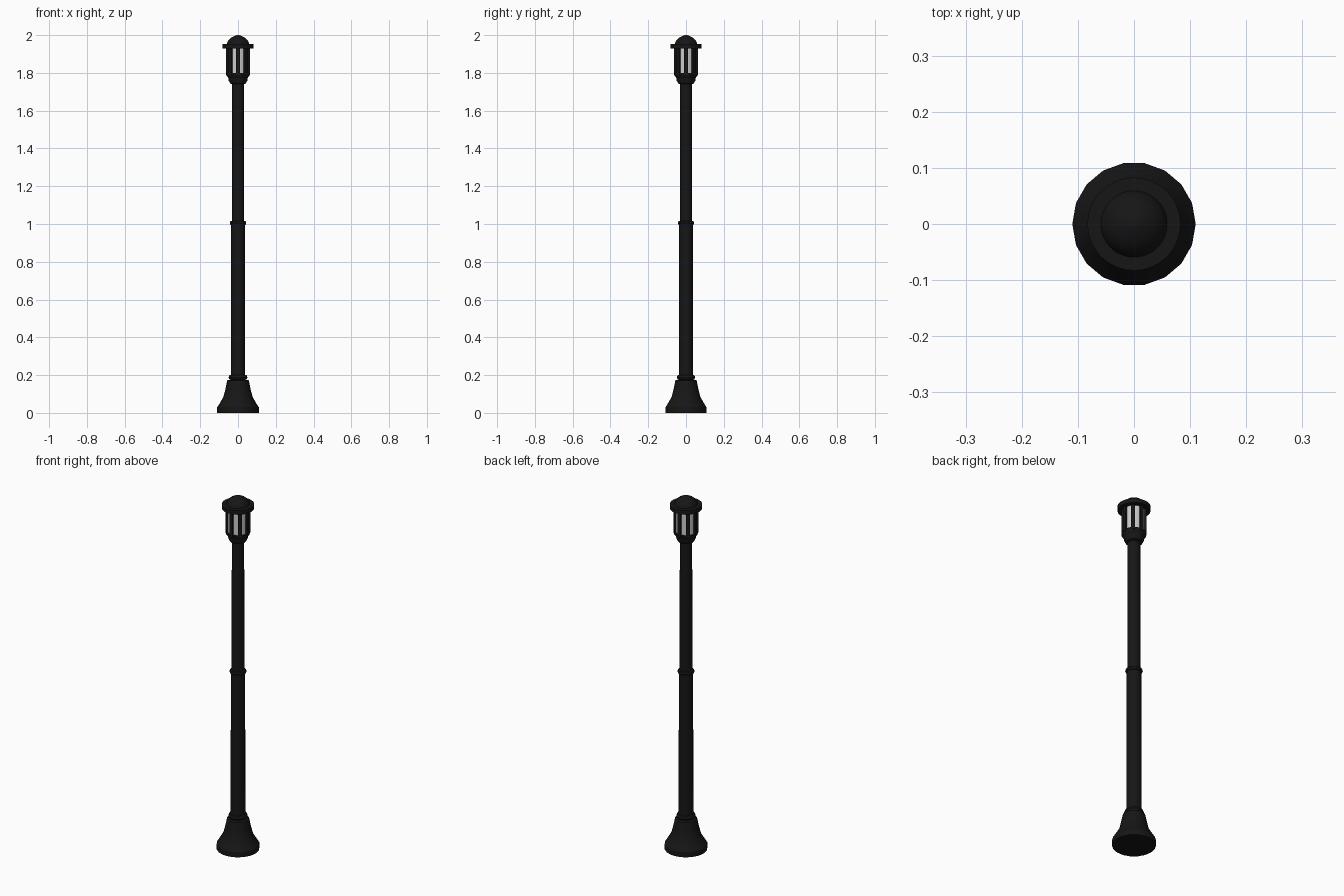
import bpy, bmesh, math
from mathutils import Matrix

if "Cube" in bpy.data.objects:
    bpy.data.objects.remove(bpy.data.objects["Cube"])


def material(name, rgb):
    m = bpy.data.materials.new(name)
    m.diffuse_color = (*rgb, 1)
    m.use_nodes = True
    m.node_tree.nodes["Principled BSDF"].inputs["Base Color"].default_value = m.diffuse_color
    return m


BLACK = material("black_metal", (0.008, 0.008, 0.008))
GLASS = material("frosted_glass", (0.75, 0.75, 0.72))


def finish(bm, name, mat, smooth=True):
    bmesh.ops.recalc_face_normals(bm, faces=bm.faces)
    me = bpy.data.meshes.new(name)
    bm.to_mesh(me)
    bm.free()
    ob = bpy.data.objects.new(name, me)
    bpy.context.collection.objects.link(ob)
    me.materials.append(mat)
    if smooth:
        bpy.ops.object.select_all(action='DESELECT')
        ob.select_set(True)
        bpy.context.view_layer.objects.active = ob
        bpy.ops.object.shade_smooth_by_angle(angle=math.radians(30))
    return ob


def lathe(name, profile, sides=18, mat=BLACK):
    """Revolve (radius, z) points about z; profile ends on the axis or gets capped."""
    bm = bmesh.new()
    pts = [(0, profile[0][1])] + profile + [(0, profile[-1][1])]
    vs = [bm.verts.new((r, 0, z)) for r, z in pts]
    es = [bm.edges.new(p) for p in zip(vs, vs[1:])]
    bmesh.ops.spin(bm, geom=vs + es, cent=(0, 0, 0), axis=(0, 0, 1),
                   angle=math.tau, steps=sides, use_duplicate=False)
    bmesh.ops.remove_doubles(bm, verts=bm.verts, dist=1e-5)
    bmesh.ops.dissolve_degenerate(bm, edges=bm.edges, dist=1e-6)
    return finish(bm, name, mat)


def collar(name, z, radius, half):
    """Rounded ring around the pole."""
    arc = [math.radians(a) for a in (-90, -45, 0, 45, 90)]
    lathe(name, [(radius - half + half * math.cos(a), z + half * math.sin(a))
                 for a in arc])


# Flared foot
lathe("base", [(0.11, 0), (0.11, 0.03), (0.096, 0.052), (0.077, 0.085),
               (0.068, 0.12), (0.057, 0.172), (0.05, 0.175)])
collar("base_collar", 0.188, 0.05, 0.015)

# Two-stage pole with a joint ring
lathe("lower_pole", [(0.038, 0.17), (0.037, 1.0)])
collar("middle_collar", 1.005, 0.044, 0.013)
lathe("upper_pole", [(0.033, 1.0), (0.032, 1.76)])

# Lantern cup
lathe("lantern_cup", [(0.032, 1.74), (0.042, 1.745), (0.05, 1.76),
                      (0.051, 1.773), (0.06, 1.785), (0.063, 1.80)], 32)

# Glass and the bars around it
lathe("lantern_glass", [(0.054, 1.795), (0.054, 1.935)], 32, GLASS)
BARS = 8
bm = bmesh.new()
for i in range(BARS):
    bmesh.ops.create_cube(bm, size=1, matrix=(
        Matrix.Rotation(math.tau * i / BARS, 4, 'Z')
        @ Matrix.Translation((0.057, 0, 1.862))
        @ Matrix.Diagonal((0.012, 0.020, 0.145, 1))))
finish(bm, "lantern_bars", BLACK, False)

# Brimmed cap with a dome
lathe("cap_brim", [(0.083, 1.93), (0.083, 1.953)], 32)
lathe("cap_dome", [(0.060, 1.95), (0.057, 1.962), (0.050, 1.974), (0.040, 1.984),
                   (0.027, 1.991), (0.013, 1.998), (0.005, 2.0)], 32)
